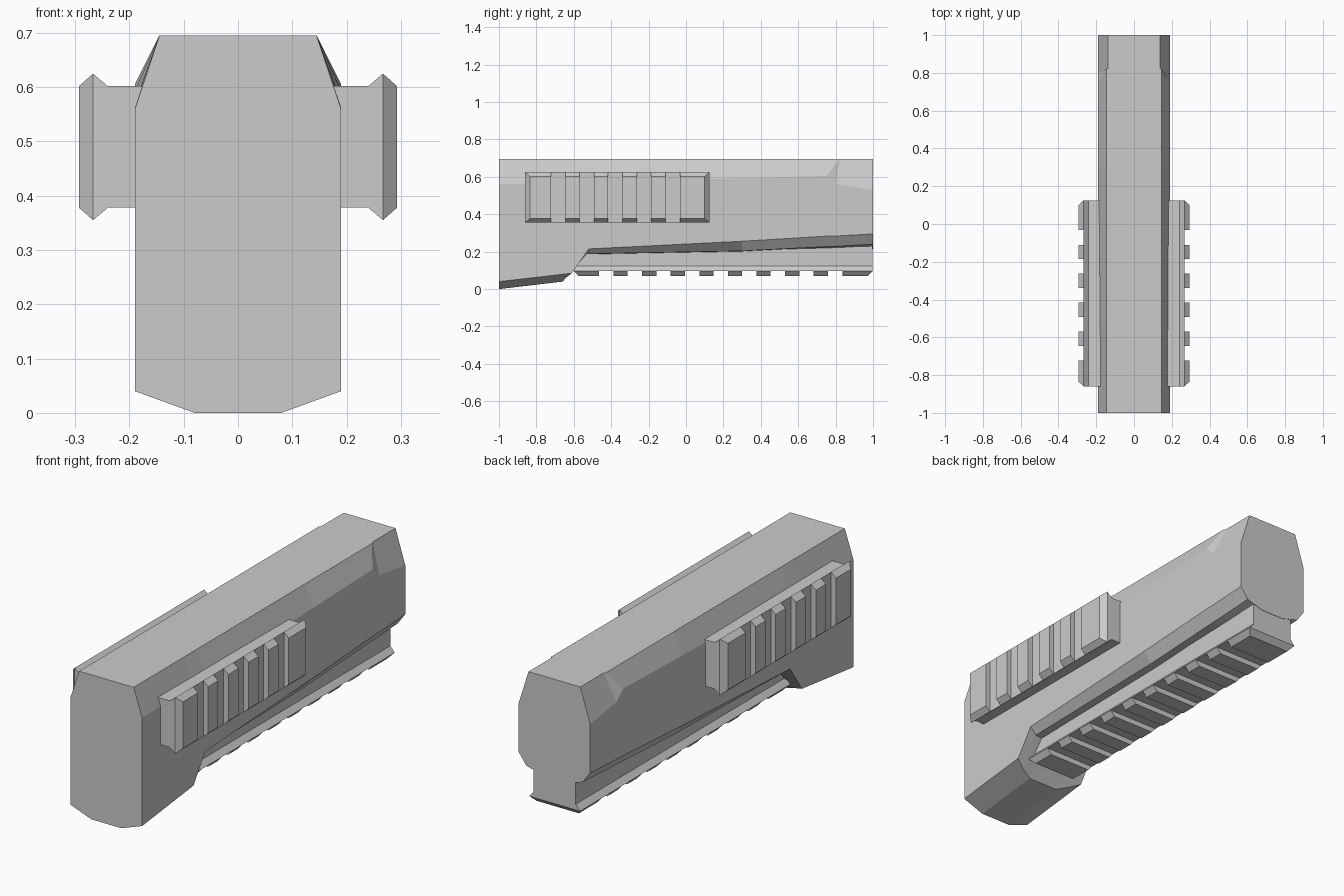
import bpy
import bmesh

if "Cube" in bpy.data.objects:
    bpy.data.objects.remove(bpy.data.objects["Cube"])


def finish(bm, name):
    bmesh.ops.recalc_face_normals(bm, faces=bm.faces)
    mesh = bpy.data.meshes.new(name)
    bm.to_mesh(mesh)
    bm.free()
    ob = bpy.data.objects.new(name, mesh)
    bpy.context.collection.objects.link(ob)
    return ob


def loft(bm, rings, cap_start=True):
    loops = [[bm.verts.new(p) for p in r] for r in rings]
    n = len(loops[0])
    for a, b in zip(loops, loops[1:]):
        for i in range(n):
            j = (i + 1) % n
            bm.faces.new((a[i], a[j], b[j], b[i]))
    if cap_start:
        bm.faces.new(loops[0])
    bm.faces.new(loops[-1])


# Main body: each ring lists its right half from bottom to top
halves = [
    [(.08, -1, 0), (.135, -1, .02), (.19, -1, .04), (.19, -1, .56), (.145, -1, .695)],
    [(.08, -.66, .04), (.135, -.64, .062), (.19, -.61, .085), (.19, -.61, .57), (.145, -.61, .695)],
    [(.08, -.535, .185), (.15, -.53, .188), (.19, -.52, .215), (.19, -.52, .572), (.145, -.52, .695)],
    [(.07, .3, .2), (.15, .3, .204), (.19, .3, .256), (.19, .3, .593), (.145, .3, .695)],
    [(.06, .75, .21), (.15, .75, .227), (.19, .75, .283), (.19, .75, .605), (.145, .82, .695)],
    [(.06, .82, .211), (.15, .82, .23), (.19, .82, .285), (.19, .80, .56), (.138, .825, .695)],
    [(.06, 1, .215), (.15, 1, .24), (.19, 1, .295), (.19, 1, .53), (.138, 1, .695)],
]
bm = bmesh.new()
loft(bm, [h + [(-x, y, z) for x, y, z in reversed(h)] for h in halves])
finish(bm, "main_body")


# Slotted rail; place(u, y, d) maps width, length and depth below the outer face
def rail(name, y0, y1, gap_start, gaps, root, place):
    bm = bmesh.new()
    half = [(.112, root), (.112, .053), (.135, .026)]
    profile = half + [(-u, d) for u, d in reversed(half)]
    loft(bm, [[place(u, y, d) for u, d in profile] for y in (y0, y1)])

    # Raised teeth between the slots, with bevelled rail ends
    edges = [y0]
    for i in range(gaps):
        g = gap_start + .153 * i
        edges += [g, g + .077]
    edges.append(y1)
    for a, b in zip(edges[::2], edges[1::2]):
        ta = a + .025 if a == y0 else a
        tb = b - .025 if b == y1 else b
        low = [place(u, y, .026) for u, y in ((-.135, a), (.135, a), (.135, b), (-.135, b))]
        top = [place(u, y, 0) for u, y in ((-.112, ta), (.112, ta), (.112, tb), (-.112, tb))]
        loft(bm, [low, top], cap_start=False)
    finish(bm, name)


for side, label in ((1, "right"), (-1, "left")):
    rail(label + "_side_rail", -.86, .125, -.722, 5, .12,
         lambda u, y, d, s=side: (s * (.293 - d), y, .49 + u))
rail("lower_rail", -.6, .998, -.465, 9, .195,
     lambda u, y, d: (u, y, .07 + d))
